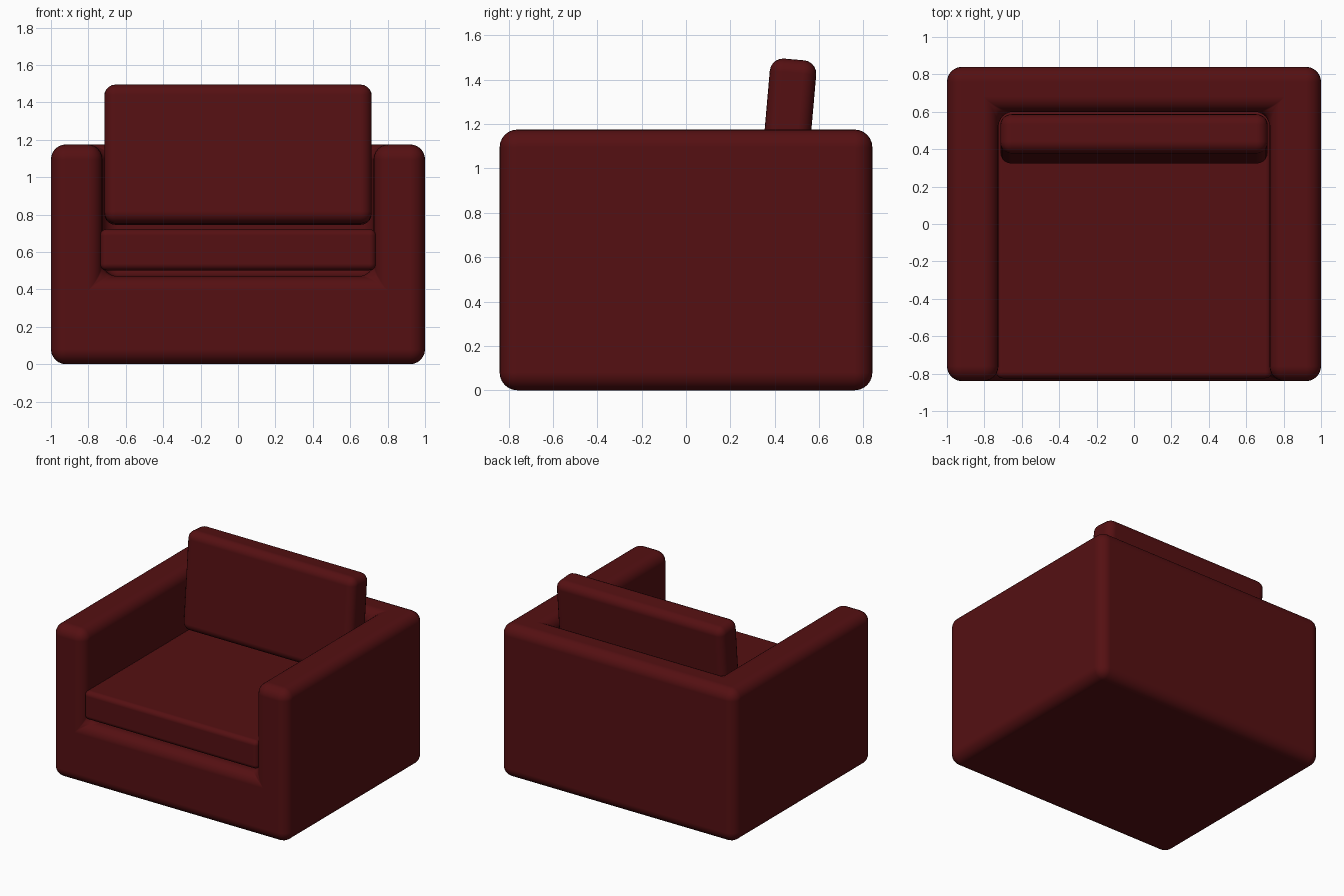
import bpy, bmesh, math

if "Cube" in bpy.data.objects:
    bpy.data.objects.remove(bpy.data.objects["Cube"], do_unlink=True)

# Dark red upholstery
RED = (0.09, 0.005, 0.006, 1)
fabric = bpy.data.materials.new("dark red fabric")
fabric.use_nodes = True
fabric.diffuse_color = RED
bsdf = fabric.node_tree.nodes["Principled BSDF"]
bsdf.inputs["Base Color"].default_value = RED
bsdf.inputs["Roughness"].default_value = 0.7


def finish(name, bm, radius, segments):
    """Turn a bmesh into a rounded, smoothly shaded, upholstered object."""
    bmesh.ops.recalc_face_normals(bm, faces=bm.faces)
    mesh = bpy.data.meshes.new(name)
    bm.to_mesh(mesh)
    bm.free()
    mesh.materials.append(fabric)
    mesh.shade_smooth()
    obj = bpy.data.objects.new(name, mesh)
    bpy.context.collection.objects.link(obj)
    bevel = obj.modifiers.new("rounded edges", 'BEVEL')
    bevel.width = radius
    bevel.segments = segments
    bevel.limit_method = 'ANGLE'
    bevel.harden_normals = True
    return obj


def cushion(name, size, location, tilt, radius):
    bm = bmesh.new()
    bmesh.ops.create_cube(bm, size=1)
    bmesh.ops.scale(bm, vec=size, verts=bm.verts)
    obj = finish(name, bm, radius, 5)
    obj.location = location
    obj.rotation_euler.x = math.radians(tilt)
    return obj


# Frame: a block with a seat well open to the front and the top
W, D, H = 1.0, 0.84, 1.175            # half width, half depth, height
IN_X, IN_Y, FLOOR = 0.725, 0.6, 0.47  # inner arm, inner back, well floor
bm = bmesh.new()


def ring(points, z):
    return [bm.verts.new((x, y, z)) for x, y in points]


outer = [(-W, -D), (W, -D), (W, D), (-W, D)]
inner = [(-IN_X, -D), (IN_X, -D), (IN_X, IN_Y), (-IN_X, IN_Y)]
base, top = ring(outer, 0), ring(outer, H)
well, rim = ring(inner, FLOOR), ring(inner, H)

bm.faces.new(base)
bm.faces.new(well)
bm.faces.new([top[0], rim[0], rim[3], rim[2], rim[1], top[1], top[2], top[3]])
bm.faces.new([base[0], base[1], top[1], rim[1], well[1], well[0], rim[0], top[0]])
for low, high in ((base, top), (well, rim)):
    for i in (1, 2, 3):
        j = (i + 1) % 4
        bm.faces.new([low[i], low[j], high[j], high[i]])
finish("sofa_frame", bm, 0.08, 6)

# Loose cushions
cushion("seat_cushion", (1.475, 1.43, 0.22), (0, -0.11, 0.612), 0, 0.035)
cushion("back_cushion", (1.43, 0.21, 0.745), (0, 0.455, 1.12), -5, 0.06)
